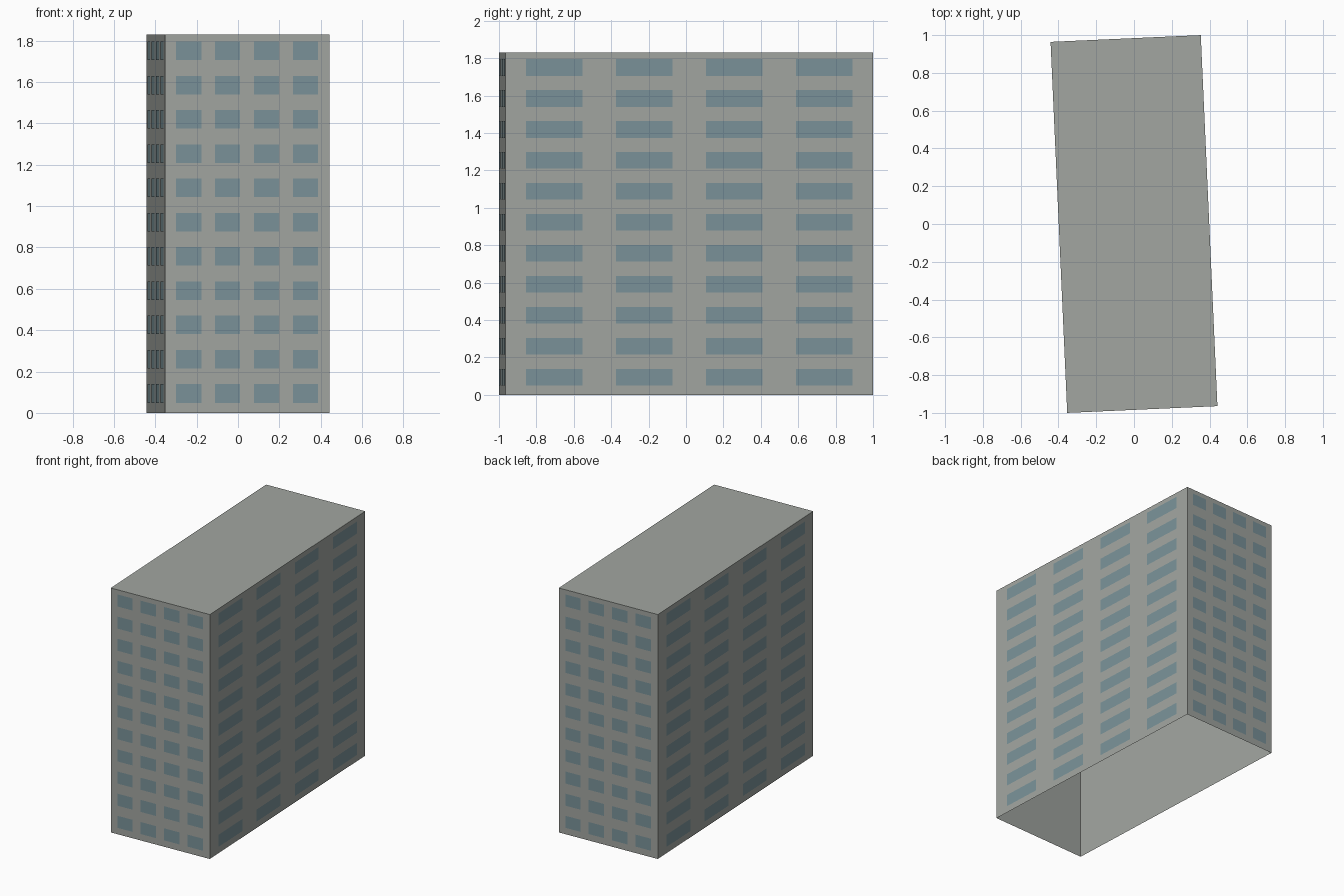
import bpy, bmesh, math
from mathutils import Matrix, Vector

if "Cube" in bpy.data.objects:
    bpy.data.objects.remove(bpy.data.objects["Cube"])

W, L, H = 0.796, 1.966, 1.83        # block width, length, height
TURN = Matrix.Rotation(math.radians(2.57), 4, 'Z')
ROWS, COLS = 11, 4
Z0, Z_STEP, WIN_H = 0.049, 0.1657, 0.09
GAP = 0.002                          # plates sit just proud of the wall


def material(name, rgb):
    m = bpy.data.materials.new(name)
    m.diffuse_color = (*rgb, 1)
    m.use_nodes = True
    m.node_tree.nodes["Principled BSDF"].inputs["Base Color"].default_value = m.diffuse_color
    return m


def add_object(name, bm, mat):
    bm.transform(TURN)
    me = bpy.data.meshes.new(name)
    bm.to_mesh(me)
    bm.free()
    me.materials.append(mat)
    ob = bpy.data.objects.new(name, me)
    bpy.context.collection.objects.link(ob)


concrete = material("concrete grey", (0.36, 0.38, 0.355))
glass = material("window blue grey", (0.195, 0.29, 0.32))

# Building shell: a box with no floor
bm = bmesh.new()
bmesh.ops.create_cube(bm, size=1, matrix=Matrix.Translation((0, 0, H / 2)) @ Matrix.Diagonal((W, L, H, 1)))
bm.normal_update()
bmesh.ops.delete(bm, geom=[f for f in bm.faces if f.normal.z < -0.5], context='FACES')
add_object("building_shell", bm, concrete)


def window_grid(name, quarter, wall, depth, start, step, width):
    """Grid of window plates on the wall facing -y, turned by quarter turns."""
    bm = bmesh.new()
    for row in range(ROWS):
        z = Z0 + row * Z_STEP
        for col in range(COLS):
            x0 = (start + col * step - 0.5) * wall
            x1 = x0 + width * wall
            y = -depth / 2 - GAP
            corners = [(x0, y, z), (x1, y, z), (x1, y, z + WIN_H), (x0, y, z + WIN_H)]
            bm.faces.new([bm.verts.new(Vector(c)) for c in corners])
    bm.transform(Matrix.Rotation(quarter * math.pi / 2, 4, 'Z'))
    add_object(name, bm, glass)


# Small windows on the short walls, wide windows on the long walls
for name, quarter in (("front_windows", 0), ("back_windows", 2)):
    window_grid(name, quarter, W, L, 0.067, 0.237, 0.154)
for name, quarter in (("right_windows", 1), ("left_windows", 3)):
    window_grid(name, quarter, L, W, 0.055, 0.2452, 0.154)
